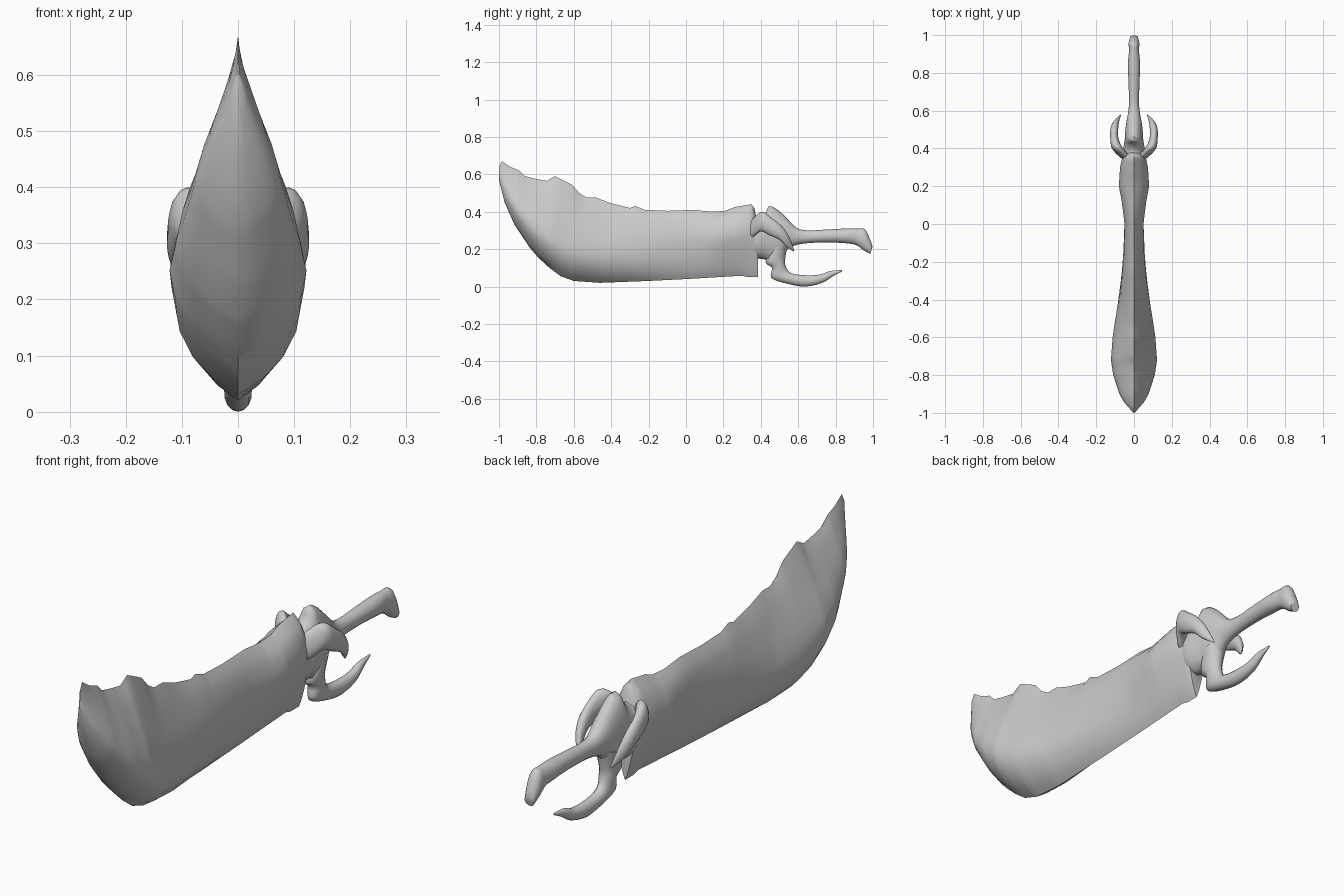
import bpy, bmesh, math

ROUND = [((1 - math.cos(i * math.pi / 7)) / 2, math.sin(i * math.pi / 7)) for i in range(8)]
# blade cross-sections: (height fraction, width fraction at the tip, width fraction at the guard)
LENS = [(0, 0, 0), (.06, .4, .17), (.14, .72, .34), (.23, .92, .5), (.33, 1, .66), (.45, .9, .83),
        (.55, .78, .95), (.65, .62, 1), (.82, .34, .78), (.92, .16, .48), (1, 0, 0)]


def lerp(table, y):
    for (y0, v0), (y1, v1) in zip(table, table[1:]):
        if y <= y1:
            return v0 + (v1 - v0) * max(0, (y - y0) / (y1 - y0))
    return table[-1][1]


def smooth_rows(rows, steps=3):
    # Catmull-Rom interpolation between the given cross-sections
    out = []
    p = [rows[0]] + rows + [rows[-1]]
    for a, b, c, d in zip(p, p[1:], p[2:], p[3:]):
        for k in range(steps):
            t = k / steps
            out.append([.5 * (2 * q + (r - o) * t + (2 * o - 5 * q + 4 * r - s) * t * t
                              + (3 * q - o - 3 * r + s) * t ** 3)
                        for o, q, r, s in zip(a, b, c, d)])
    return out + [rows[-1]]


def round_ring(uy, uz, ly, lz, x, w):
    # upper y, upper z, lower y, lower z, centre x, half width
    outline = ROUND + [(t, -s) for t, s in ROUND[-2:0:-1]]
    return [(x + w * s, ly + (uy - ly) * t, lz + (uz - lz) * t) for t, s in outline]


def loft(name, rings, angle):
    bm = bmesh.new()
    rings = [[bm.verts.new(co) for co in ring] for ring in rings]
    n = len(rings[0])
    for a, b in zip(rings, rings[1:]):
        for i in range(n):
            j = (i + 1) % n
            bm.faces.new((a[i], a[j], b[j], b[i]))
    bm.faces.new(rings[0])
    bm.faces.new(rings[-1])
    bmesh.ops.recalc_face_normals(bm, faces=bm.faces)
    mesh = bpy.data.meshes.new(name)
    bm.to_mesh(mesh)
    bm.free()
    ob = bpy.data.objects.new(name, mesh)
    bpy.context.collection.objects.link(ob)
    bpy.ops.object.select_all(action='DESELECT')
    ob.select_set(True)
    bpy.context.view_layer.objects.active = ob
    bpy.ops.object.shade_smooth_by_angle(angle=math.radians(angle))
    return ob


# Blade: chipped spine, curved cutting edge, swollen belly
spine = [(-1, .64), (-.985, .67), (-.94, .64), (-.89, .62), (-.86, .59), (-.8, .575), (-.745, .565),
         (-.7, .59), (-.61, .545), (-.57, .5), (-.53, .475), (-.48, .475), (-.4, .445), (-.3, .42),
         (-.27, .43), (-.22, .41), (-.1, .405), (.04, .41), (.14, .40), (.21, .405), (.26, .425),
         (.35, .44), (.365, .42), (.385, .33)]
even_spine = [(-1, .65), (-.85, .6), (-.7, .57), (-.55, .5), (-.4, .44), (-.2, .41), (.14, .40),
              (.35, .43), (.385, .36)]
edge = [(-1, .57), (-.97, .45), (-.917, .33), (-.837, .21), (-.79, .155), (-.73, .1), (-.67, .055),
        (-.6, .03), (-.46, .02), (-.2, .03), (0, .04), (.3, .058), (.33, .05), (.385, .05)]
width = [(-1, .002), (-.97, .03), (-.94, .055), (-.9, .077), (-.8, .11), (-.72, .122), (-.6, .113),
         (-.45, .092), (-.3, .077), (-.15, .065), (0, .056), (.12, .068), (.2, .08), (.3, .074),
         (.365, .06), (.385, .045)]


def blade_ring(y):
    low, high, w = lerp(edge, y), lerp(even_spine, y), lerp(width, y)
    chip = lerp(spine, y) - high
    blend = lerp([(-.5, 0), (.2, 1)], y)
    side = [(w * (a + (b - a) * blend), low + (high - low) * t + chip * t ** 6) for t, a, b in LENS]
    return [(x, y, z) for x, z in side] + [(-x, y, z) for x, z in side[-2:0:-1]]


stations = sorted({y for y, _ in spine + edge + width})
loft("blade", [blade_ring(y) for y in stations], 50)

# Guard body flowing into the bone grip and pommel
grip = [(.33, .40, .33, .16, 0, .05), (.375, .36, .385, .15, 0, .06), (.42, .385, .42, .145, 0, .055),
        (.445, .43, .45, .135, 0, .05), (.49, .41, .50, .15, 0, .047), (.535, .37, .545, .2, 0, .041),
        (.59, .315, .59, .222, 0, .032), (.65, .30, .65, .232, 0, .027), (.75, .305, .75, .236, 0, .03),
        (.85, .31, .85, .232, 0, .033), (.92, .31, .91, .222, 0, .027), (.96, .303, .955, .19, 0, .029),
        (.998, .215, .985, .175, 0, .02)]
loft("guard_and_grip", [round_ring(*r) for r in smooth_rows(grip)], 60)

# Lower finger horn
lower = [(.545, .23, .45, .2, 0, .045), (.532, .16, .425, .13, 0, .036), (.53, .12, .46, .1, 0, .031),
         (.55, .08, .457, .045, 0, .027), (.59, .065, .55, .013, 0, .025), (.66, .06, .64, .0, 0, .024),
         (.72, .065, .73, .02, 0, .02), (.77, .083, .785, .055, 0, .013), (.833, .088, .833, .08, 0, .003)]
loft("lower_horn", [round_ring(*r) for r in smooth_rows(lower)], 60)

# Pair of side horns, rooted in the guard and mirrored across x
side = [(.34, .345, .33, .25, .03, .02), (.375, .38, .365, .27, .062, .03), (.41, .40, .40, .295, .09, .029),
        (.46, .365, .445, .275, .104, .022), (.51, .325, .50, .25, .104, .021),
        (.55, .27, .535, .215, .094, .015), (.58, .19, .575, .188, .07, .002)]
horn = loft("side_horns", [round_ring(*r) for r in smooth_rows(side)], 60)
horn.modifiers.new("mirror", 'MIRROR')
